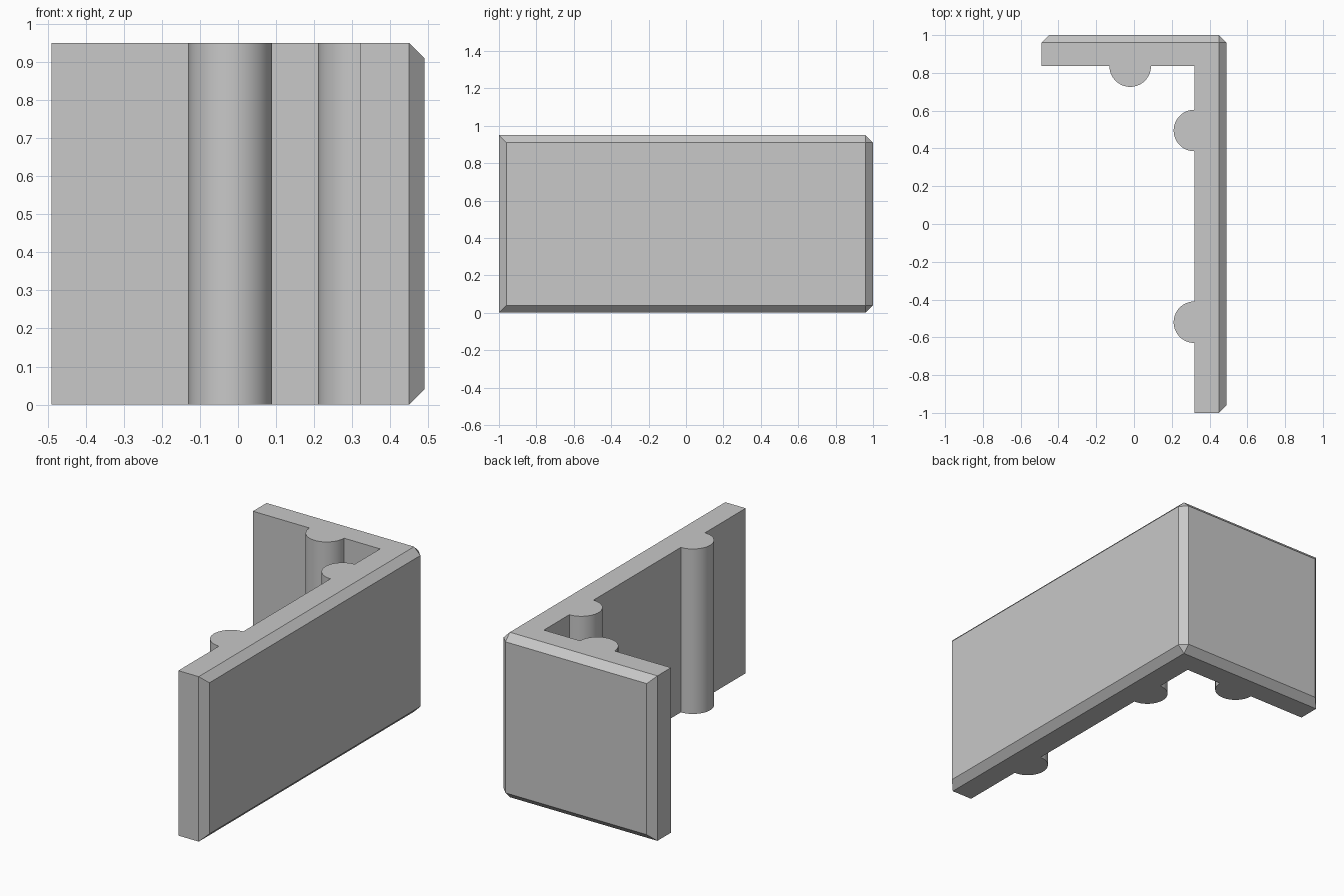
import bpy, bmesh, math

if "Cube" in bpy.data.objects:
    bpy.data.objects.remove(bpy.data.objects["Cube"], do_unlink=True)

HALF_X, HALF_Y, HEIGHT = 0.49, 1.0, 0.95
INNER_X, INNER_Y = 0.32, 0.836
CHAMFER, RADIUS, STEPS = 0.04, 0.11, 32

grey = bpy.data.materials.new("plain grey")
grey.use_nodes = True
colour = (0.58, 0.58, 0.58, 1)
grey.diffuse_color = colour
grey.node_tree.nodes["Principled BSDF"].inputs["Base Color"].default_value = colour


def half_round(cx, cy, start):
    """Half circle of outline points, counter-clockwise from the start angle."""
    angles = [start + math.pi * i / STEPS for i in range(STEPS + 1)]
    return [(cx + RADIUS * math.cos(a), cy + RADIUS * math.sin(a)) for a in angles]


# Outline of the two walls with three half-round ribs on the inside
outline = [(-HALF_X, HALF_Y), (-HALF_X, INNER_Y)]
outline += half_round(-0.02, INNER_Y, math.pi)
outline += [(INNER_X, INNER_Y)]
for rib_y in (0.495, -0.52):
    outline += half_round(INNER_X, rib_y, math.pi / 2)
outline += [(INNER_X, -HALF_Y), (HALF_X, -HALF_Y), (HALF_X, HALF_Y)]

# Raise the outline to full height
bm = bmesh.new()
base = bm.faces.new([bm.verts.new((x, y, 0)) for x, y in outline])
raised = bmesh.ops.extrude_face_region(bm, geom=[base], use_keep_orig=True)
top_verts = [g for g in raised["geom"] if isinstance(g, bmesh.types.BMVert)]
bmesh.ops.translate(bm, vec=(0, 0, HEIGHT), verts=top_verts)
bmesh.ops.recalc_face_normals(bm, faces=bm.faces)

# Chamfer every edge around the two outer faces
outer = [f for f in bm.faces
         if all(v.co.x > HALF_X - 1e-4 for v in f.verts)
         or all(v.co.y > HALF_Y - 1e-4 for v in f.verts)]
edges = list({e for f in outer for e in f.edges})
bmesh.ops.bevel(bm, geom=edges, offset=CHAMFER, offset_type='OFFSET',
                segments=1, affect='EDGES', clamp_overlap=False)
bmesh.ops.recalc_face_normals(bm, faces=bm.faces)

mesh = bpy.data.meshes.new("corner_wall")
bm.to_mesh(mesh)
bm.free()
mesh.materials.append(grey)
wall = bpy.data.objects.new("corner_wall", mesh)
bpy.context.collection.objects.link(wall)

# Round ribs shade smoothly, chamfers stay crisp
bpy.ops.object.select_all(action='DESELECT')
wall.select_set(True)
bpy.context.view_layer.objects.active = wall
bpy.ops.object.shade_smooth_by_angle(angle=math.radians(25))
